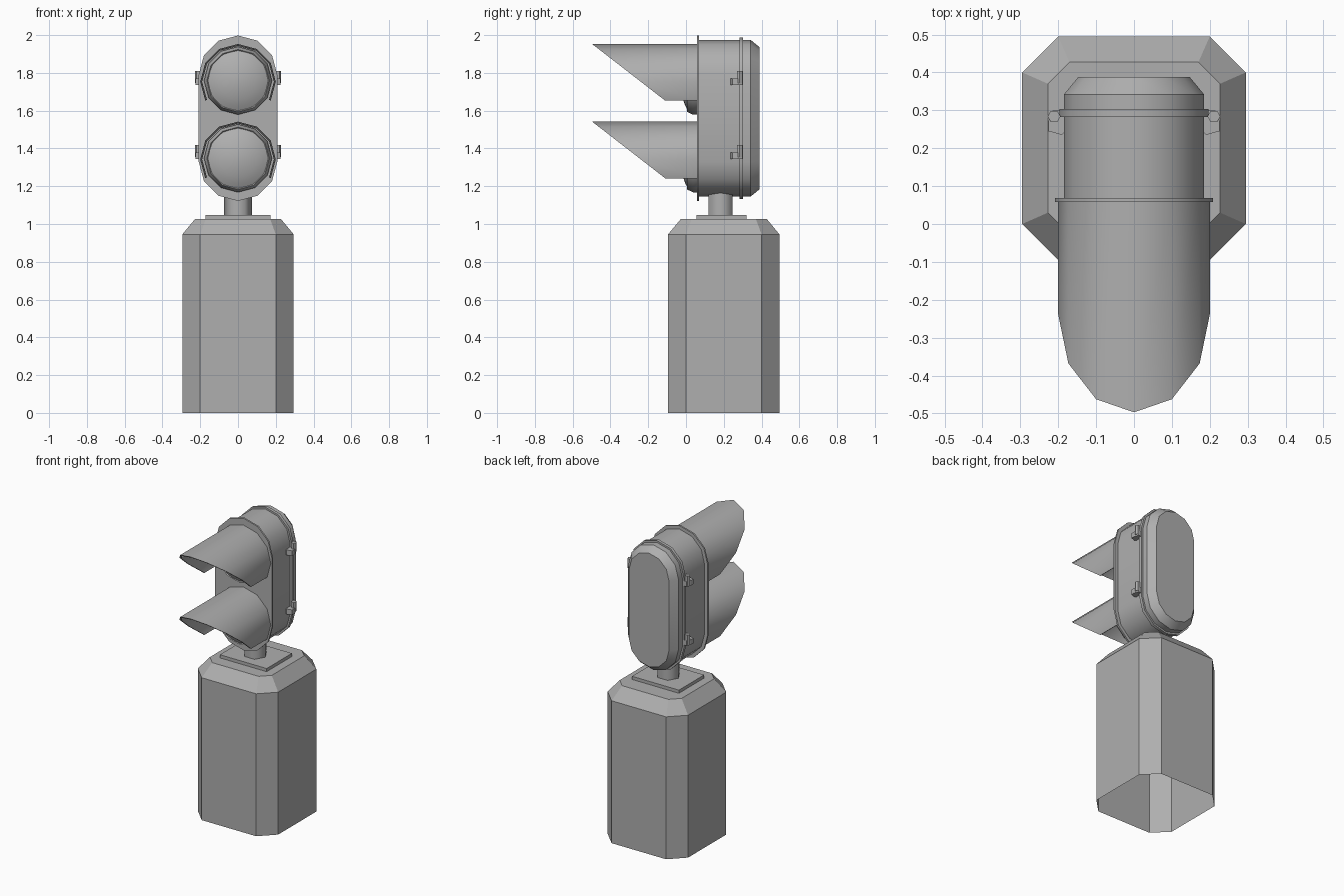
import bpy, math

if "Cube" in bpy.data.objects:
    bpy.data.objects.remove(bpy.data.objects["Cube"])

GREY = bpy.data.materials.new("dark_grey_paint")
GREY.diffuse_color = (0.43, 0.43, 0.43, 1)
GREY.use_nodes = True
GREY.node_tree.nodes["Principled BSDF"].inputs["Base Color"].default_value = GREY.diffuse_color


def mesh_object(name, verts, faces, smooth=0):
    """Make a mesh; smooth is the shading angle in degrees, 0 for flat."""
    me = bpy.data.meshes.new(name)
    me.from_pydata(verts, [], faces)
    me.materials.append(GREY)
    ob = bpy.data.objects.new(name, me)
    bpy.context.collection.objects.link(ob)
    bpy.ops.object.select_all(action='DESELECT')
    ob.select_set(True)
    bpy.context.view_layer.objects.active = ob
    bpy.ops.object.mode_set(mode='EDIT')
    bpy.ops.mesh.select_all(action='SELECT')
    bpy.ops.mesh.normals_make_consistent(inside=False)
    bpy.ops.object.mode_set(mode='OBJECT')
    if smooth:
        bpy.ops.object.shade_smooth_by_angle(angle=math.radians(smooth))
    return ob


def loft(name, rings, cap_start=True, cap_end=True, smooth=0):
    """Skin a stack of equal-length closed rings."""
    n = len(rings[0])
    verts = [p for r in rings for p in r]
    faces = [(k * n + i, k * n + (i + 1) % n, (k + 1) * n + (i + 1) % n, (k + 1) * n + i)
             for k in range(len(rings) - 1) for i in range(n)]
    if cap_start:
        faces.append(tuple(range(n)))
    if cap_end:
        faces.append(tuple(range(len(verts) - n, len(verts))))
    return mesh_object(name, verts, faces, smooth)


def chamfered_square(half, cut, cy, z):
    a, b = half, half - cut
    return [(x, cy + y, z) for x, y in
            ((a, -b), (a, b), (b, a), (-b, a), (-a, b), (-a, -b), (-b, -a), (b, -a))]


def stadium(r, y, top=1.79, bottom=1.33):
    """Upright capsule outline with six segments per end."""
    pts = []
    for start, cz in ((0, top), (180, bottom)):
        for i in range(7):
            a = math.radians(start + 30 * i)
            pts.append((r * math.cos(a), y, cz + r * math.sin(a)))
    return pts


def circle_y(r, y, cz, n):
    return [(r * math.sin(2 * math.pi * i / n), y, cz + r * math.cos(2 * math.pi * i / n))
            for i in range(n)]


def polygon_z(r, cx, cy, z, n):
    return [(cx + r * math.cos(2 * math.pi * i / n), cy + r * math.sin(2 * math.pi * i / n), z)
            for i in range(n)]


def box(name, x0, x1, y0, y1, z0, z1):
    return loft(name, [[(x0, y0, z), (x1, y0, z), (x1, y1, z), (x0, y1, z)] for z in (z0, z1)])


# pedestal, open underneath
loft("pedestal", [chamfered_square(0.295, 0.095, 0.2, 0),
                  chamfered_square(0.295, 0.095, 0.2, 0.945),
                  chamfered_square(0.227, 0.057, 0.2, 1.027)], cap_start=False)

# mounting plate and post
box("mounting_plate", -0.172, 0.172, 0.055, 0.32, 1.02, 1.048)
loft("post", [polygon_z(0.073, 0, 0.183, z, 6) for z in (1.048, 1.18)], smooth=65)

# signal housing with front plate and rear seam flange
loft("housing", [stadium(0.185, 0.065), stadium(0.185, 0.342), stadium(0.147, 0.388)], smooth=35)
loft("front_plate", [stadium(0.208, 0.058), stadium(0.208, 0.069)], smooth=35)
loft("seam_flange", [stadium(0.197, 0.283), stadium(0.197, 0.303)], smooth=35)


# hood: part cylinder cut on a slant
def hood(name, cz):
    verts = []
    for i in range(9):
        a = math.radians(-30 + 30 * i)
        for r in (0.2, 0.19):
            x, z = r * math.cos(a), r * math.sin(a)
            tip = -0.497 + (0.2 - z) * 1.29
            verts += [(x, 0.06, cz + z), (x, tip, cz + z)]
    faces = [(0, 1, 3, 2), (32, 33, 35, 34)]
    for i in range(8):
        p, q = 4 * i, 4 * i + 4
        faces += [(p, p + 1, q + 1, q), (p + 2, p + 3, q + 3, q + 2),
                  (p + 1, p + 3, q + 3, q + 1), (p, p + 2, q + 2, q)]
    mesh_object(name, verts, faces, smooth=35)


for level, cz in (("upper", 1.753), ("lower", 1.342)):
    hood(level + "_hood", cz)
    # bezel ring and domed lens
    cz += 0.006
    loft(level + "_bezel", [circle_y(0.18, 0.06, cz, 12), circle_y(0.18, 0.037, cz, 12),
                            circle_y(0.165, 0.005, cz, 12), circle_y(0.155, 0.015, cz, 12)],
         cap_start=False, cap_end=False, smooth=35)
    loft(level + "_lens", [circle_y(r, y, cz, 20) for r, y in
                           ((0.162, 0.012), (0.135, -0.003), (0.1, -0.016),
                            (0.06, -0.026), (0.02, -0.031))], cap_start=False, smooth=35)

# side latches: lug plus hexagonal pin
for side, s in (("right", 1), ("left", -1)):
    for level, z in (("upper", 1.737), ("lower", 1.345)):
        tag = f"{level}_{side}"
        outline = [(0.18, 0.245), (0.19, 0.235), (0.226, 0.245), (0.226, 0.27),
                   (0.215, 0.3), (0.18, 0.3)]
        loft(tag + "_latch_lug", [[(s * x, y, h) for x, y in outline] for h in (z, z + 0.034)])
        loft(tag + "_latch_pin", [polygon_z(0.017, s * 0.211, 0.284, h, 6)
                                  for h in (z + 0.01, z + 0.072)])
